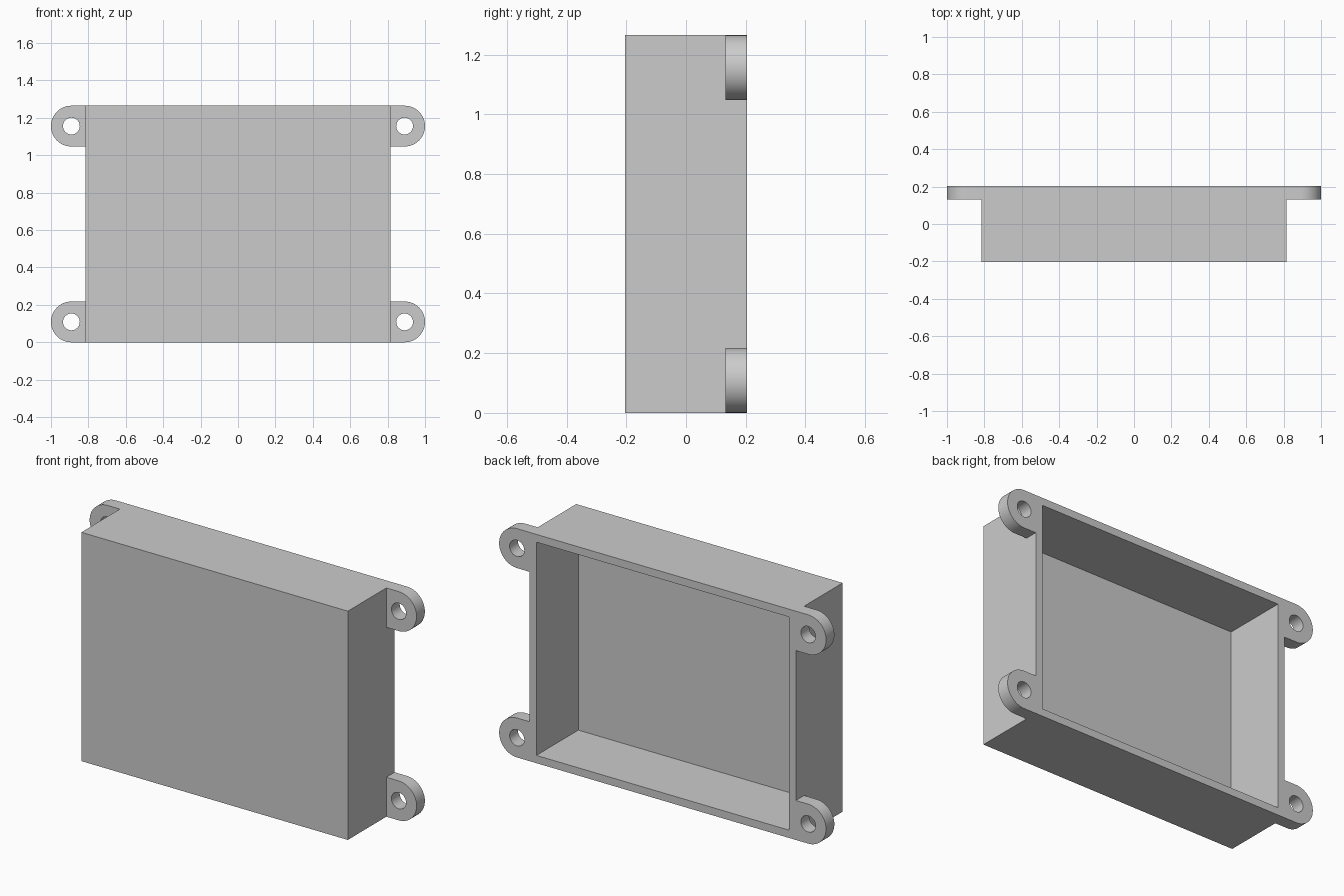
import bpy
import bmesh
from math import sin, cos, pi

old = bpy.data.objects.get("Cube")
if old:
    bpy.data.objects.remove(old, do_unlink=True)

HALF_W, HEIGHT, HALF_D = 0.815, 1.265, 0.2045
WALL = 0.043
EAR_R, HOLE_R, EAR_FRONT = 0.109, 0.045, 0.132
EAR_X = 1 - EAR_R

grey = bpy.data.materials.new("light grey")
grey.use_nodes = True
colour = (0.6, 0.6, 0.6, 1)
grey.diffuse_color = colour
grey.node_tree.nodes["Principled BSDF"].inputs["Base Color"].default_value = colour


def prism(name, profile, y0, y1):
    """Solid made by extruding an (x, z) outline from y0 to y1."""
    bm = bmesh.new()
    face = bm.faces.new([bm.verts.new((x, y0, z)) for x, z in profile])
    ext = bmesh.ops.extrude_face_region(bm, geom=[face], use_keep_orig=True)
    for v in ext["geom"]:
        if isinstance(v, bmesh.types.BMVert):
            v.co.y = y1
    bmesh.ops.recalc_face_normals(bm, faces=bm.faces)
    mesh = bpy.data.meshes.new(name)
    bm.to_mesh(mesh)
    bm.free()
    mesh.materials.append(grey)
    obj = bpy.data.objects.new(name, mesh)
    bpy.context.collection.objects.link(obj)
    return obj


def rect(x0, x1, z0, z1):
    return [(x0, z0), (x1, z0), (x1, z1), (x0, z1)]


def combine(target, other, operation):
    """Apply a boolean and discard the helper solid."""
    mod = target.modifiers.new("combine", "BOOLEAN")
    mod.operation, mod.object, mod.solver = operation, other, "EXACT"
    bpy.ops.object.select_all(action="DESELECT")
    bpy.context.view_layer.objects.active = target
    target.select_set(True)
    bpy.ops.object.modifier_apply(modifier=mod.name)
    bpy.data.objects.remove(other, do_unlink=True)


# Box body
enclosure = prism("enclosure", rect(-HALF_W, HALF_W, 0, HEIGHT), -HALF_D, HALF_D)

# Rounded mounting ears at the four rear corners
SEG = 32
arc = [(EAR_X + EAR_R * cos(a), EAR_R + EAR_R * sin(a))
       for a in (-pi / 2 + pi * i / SEG for i in range(SEG + 1))]
ear = arc + [(HALF_W - WALL / 2, 2 * EAR_R), (HALF_W - WALL / 2, 0)]
hole = [(EAR_X + HOLE_R * cos(2 * pi * i / SEG), EAR_R + HOLE_R * sin(2 * pi * i / SEG))
        for i in range(SEG)]
corners = [(side, top) for side in (-1, 1) for top in (False, True)]


def place(profile, side, top):
    return [(side * x, HEIGHT - z if top else z) for x, z in profile]


for side, top in corners:
    combine(enclosure, prism("ear", place(ear, side, top), EAR_FRONT, HALF_D), "UNION")

# Screw holes
for side, top in corners:
    combine(enclosure, prism("screw_hole", place(hole, side, top), 0, 1), "DIFFERENCE")

# Hollow interior, open at the back
inner = rect(WALL - HALF_W, HALF_W - WALL, WALL, HEIGHT - WALL)
combine(enclosure, prism("cavity", inner, WALL - HALF_D, 1), "DIFFERENCE")

# Smooth the round parts, keep the edges crisp
enclosure.select_set(True)
bpy.context.view_layer.objects.active = enclosure
bpy.ops.object.shade_smooth_by_angle(angle=pi / 6)
